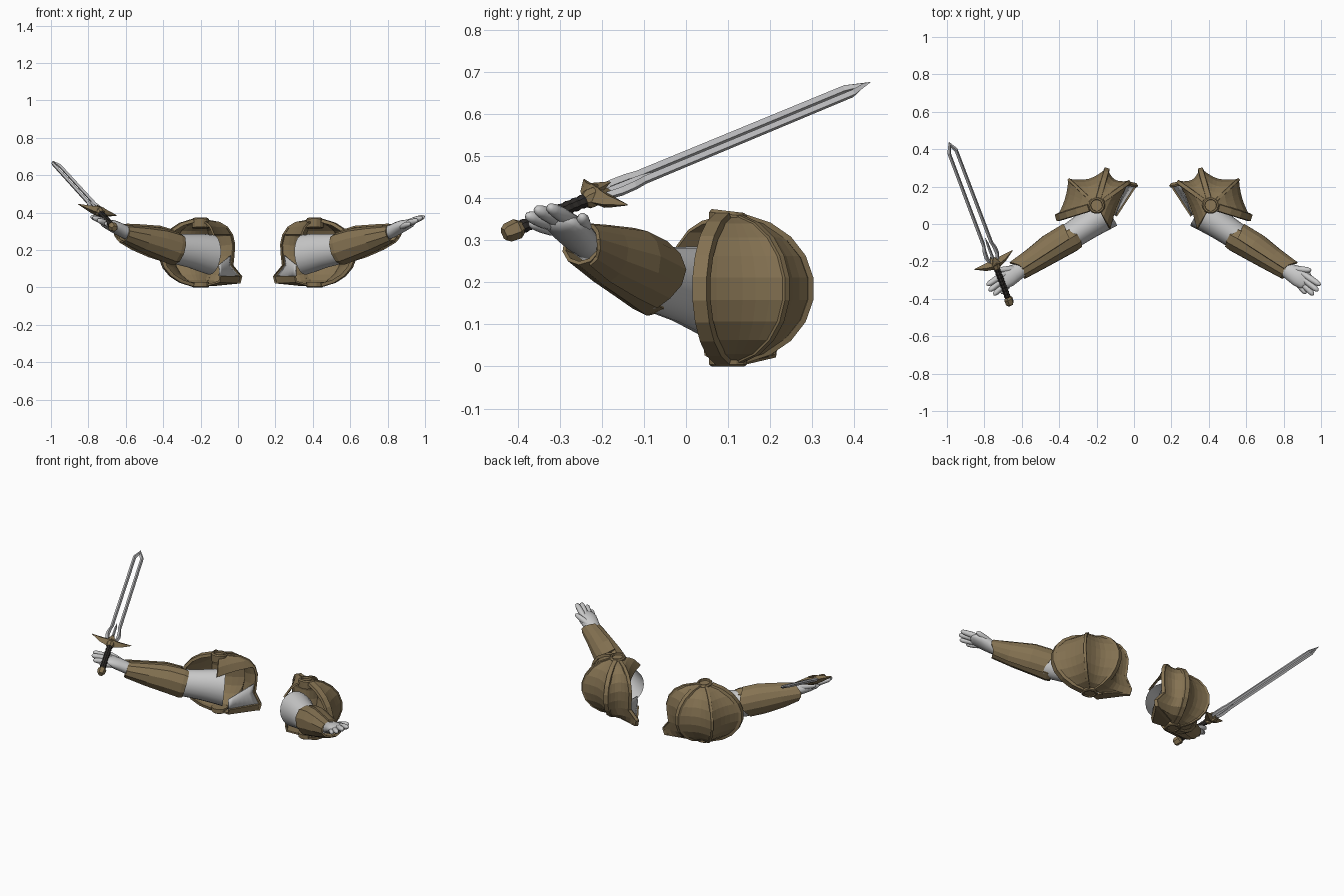
import bpy, bmesh, math
from mathutils import Vector as V

if "Cube" in bpy.data.objects:
    bpy.data.objects.remove(bpy.data.objects["Cube"])


def material(name, rgb):
    m = bpy.data.materials.new(name)
    m.diffuse_color = (*rgb, 1)
    m.use_nodes = True
    m.node_tree.nodes["Principled BSDF"].inputs["Base Color"].default_value = m.diffuse_color
    return m


BRONZE = material("bronze", (0.235, 0.17, 0.085))
SKIN = material("pale grey skin", (0.58, 0.58, 0.58))
STEEL = material("steel", (0.5, 0.5, 0.51))
GRIP = material("dark grip", (0.025, 0.022, 0.02))


def loft(name, rings, mat, closed=True, cap=True, smooth=False, thick=0):
    """Skin a list of equal-length point rings."""
    bm = bmesh.new()
    vs = [[bm.verts.new(p) for p in r] for r in rings]
    n = len(vs[0])
    for a, b in zip(vs, vs[1:]):
        for i in range(n if closed else n - 1):
            j = (i + 1) % n
            bm.faces.new((a[i], a[j], b[j], b[i]))
    if closed and cap:
        bm.faces.new(vs[0])
        bm.faces.new(vs[-1])
    bmesh.ops.remove_doubles(bm, verts=bm.verts, dist=1e-5)
    bmesh.ops.recalc_face_normals(bm, faces=bm.faces)
    me = bpy.data.meshes.new(name)
    bm.to_mesh(me)
    bm.free()
    me.materials.append(mat)
    ob = bpy.data.objects.new(name, me)
    bpy.context.collection.objects.link(ob)
    if smooth:
        for p in me.polygons:
            p.use_smooth = True
    if thick:
        mod = ob.modifiers.new("thickness", 'SOLIDIFY')
        mod.thickness = thick
        mod.offset = 0
    return ob


def ring(c, d, rh, rv, n=8, start=0.0, sweep=math.tau):
    """Ellipse around c, across direction d; angle 0 is sideways, 90 is up."""
    d = V(d).normalized()
    h = V((0, 0, 1)).cross(d)
    h = h.normalized() if h.length > 0.01 else V((1, 0, 0))
    v = d.cross(h)
    full = sweep > 6.28
    k = n if full else n - 1
    return [V(c) + h * rh * math.cos(start + sweep * i / k)
            + v * rv * math.sin(start + sweep * i / k) for i in range(n)]


# Shoulder meridians: (radial fraction, height) from top pole to bottom pole
LEV = 10
ANG = [0.2 + i * (math.pi - 0.4) / (LEV - 1) for i in range(LEV)]
ROUND = [(math.sin(a), 0.185 + 0.172 * math.cos(a)) for a in ANG]
FLARE = [(.2, .355), (.5, .345), (.72, .32), (.86, .28), (.92, .23),
         (.9, .17), (.87, .12), (1.12, .062), (1.07, .025), (.3, .012)]
POLE = V((0.305, 0.1, 0))
RIBS = [((.21, -.065), ROUND), ((.148, .137), ROUND),
        ((-.055, .194), ROUND), ((-.19, .135), FLARE)]
SAG = [0.93, 0.84, 0.84]


def meridian(rib, k=1.0):
    (du, dy), prof = rib
    # The flared tip swings forwards
    return [POLE + V((du * f * k, dy * f * k * (.72 if f > 1 else 1), z))
            for f, z in prof]


def panel(r0, r1, sag, k=1.0, n=6):
    """Strips running between two meridians, dished inwards by sag."""
    a, b = meridian(r0, k), meridian(r1, k)
    out = []
    for i in range(n + 1):
        t = i / n
        s = 1 - (1 - sag) * 4 * t * (1 - t)
        col = []
        for p, q in zip(a, b):
            m = p.lerp(q, t) - POLE
            col.append(POLE + V((m.x * s, m.y * s, m.z)))
        out.append(col)
    return out


def build_arm(side, tag):
    def put(pts):
        return [V((0.105 + side * p[0], p[1], p[2])) for p in pts]

    def part(name, rings, mat, **kw):
        loft(tag + name, [put(r) for r in rings], mat, **kw)

    # Shoulder shell panels
    for i in range(3):
        part(f"shoulder_panel_{i}", panel(RIBS[i], RIBS[i + 1], SAG[i]),
             BRONZE, closed=False, thick=0.01)
    # Raised ribs, the first one a wide rim
    for i, rib in enumerate(RIBS):
        w, h = ((.022, .012), (.009, .008), (.016, .008), (.012, .006))[i]
        d = V((rib[0][0], rib[0][1], 0)).normalized()
        t = V((-d.y, d.x, 0))
        rings = []
        for p in meridian(rib):
            o = (p - V((POLE.x, POLE.y, 0.185))).normalized()
            rings.append([p - t * w - o * .006, p + t * w - o * .006,
                          p + t * w * .8 + o * h, p - t * w * .8 + o * h])
        part(f"shoulder_rib_{i}", rings, BRONZE)
    # Pole bosses
    for nm, z0, z1 in (("top_boss", .318, .37), ("bottom_boss", .03, .0)):
        dz = (z1 - z0)
        stations = [(0, .046), (.85, .046), (1, .04), (1, .032), (.8, .03)]
        part(nm, [[(POLE.x + r * math.cos(a), POLE.y + r * math.sin(a),
                    z0 + dz * f - .12 * r * math.sin(a) * (dz > 0))
                   for a in [math.tau * i / 14 for i in range(14)]]
                  for f, r in stations], BRONZE)
    # Chest side of the shell: upper flap, lower lip and the skin behind it
    low_dir = (-.11, -.06)
    part("chest_flap", panel((RIBS[3][0], FLARE[:4]), ((-.07, -.125), [
        (.2, .352), (.5, .342), (.75, .322), (1., .28)]), .9),
        BRONZE, closed=False, thick=.01)
    part("chest_lip", panel((RIBS[3][0], FLARE[7:]), (low_dir, [
        (.95, .06), (.9, .03), (.3, .012)]), 1.0),
        BRONZE, closed=False, thick=.01)
    part("chest_skin", panel((RIBS[3][0], FLARE[5:8]), (low_dir, [
        (.95, .12), (.98, .085), (.95, .06)]), 1.0, .94),
        SKIN, closed=False, smooth=True, thick=.006)

    # Upper arm
    D = V((.27, -.18, .09))
    part("upper_arm", [ring(c, (.27, -.19, .03), a, b, 20) for c, a, b in (
        ((.25, .065, .175), .092, .108), ((.30, .035, .185), .088, .102),
        ((.36, -.01, .195), .077, .09), ((.48, -.09, .21), .07, .075))],
        SKIN, cap=False, smooth=True)
    # Forearm sleeve
    part("sleeve", [ring(c, D, a, b, 10, .3) for c, a, b in (
        ((.425, -.07, .203), .07, .084), ((.445, -.08, .208), .075, .09),
        ((.52, -.12, .233), .076, .086), ((.61, -.18, .258), .066, .071),
        ((.715, -.248, .287), .055, .047), ((.715, -.248, .287), .046, .038),
        ((.62, -.19, .262), .04, .037))], BRONZE)
    # Overlapping outer guard plate with a pointed end
    rings = []
    for c, a, b in (((.47, -.09, .218), .081, .088),
                    ((.54, -.135, .24), .084, .088),
                    ((.64, -.2, .265), .07, .07),
                    ((.71, -.245, .287), .06, .051)):
        rings.append(ring(c, D, a, b, 7, -1.1, 2.7))
    for i, e in enumerate((0, .2, .7, 1, .7, .2, 0)):
        rings[-1][i] += V((.028, -.014, .003)) * e
        rings[0][i] -= D * .1 * e
    part("forearm_plate", rings, BRONZE, closed=False, thick=.01)

    # Hand
    part("palm", [ring(c, D, a, b, 14) for c, a, b in (
        ((.67, -.22, .28), .042, .036), ((.72, -.25, .302), .043, .035),
        ((.75, -.266, .317), .05, .034), ((.78, -.283, .331), .055, .03),
        ((.81, -.302, .342), .05, .022), ((.83, -.314, .35), .032, .01))],
        SKIN, smooth=True)
    fingers = (("index", (.80, -.268, .345), (.892, -.327, .38), .0165),
               ("middle", (.795, -.288, .342), (.88, -.358, .375), .017),
               ("ring", (.785, -.308, .335), (.855, -.38, .36), .016),
               ("little", (.77, -.318, .325), (.815, -.372, .342), .0145),
               ("thumb", (.745, -.24, .322), (.842, -.247, .358), .0165))
    for nm, a, b, r in fingers:
        a, b = V(a), V(b)
        part(nm + "_finger", [ring(a.lerp(b, t), b - a, r * k, r * k, 10)
             for t, k in ((-.15, .7), (0, 1), (.45, 1.05), (.8, .9),
                          (.94, .65), (1, .2))], SKIN, smooth=True)


build_arm(1, "right_")
build_arm(-1, "left_")

# Sword frame: along the blade, across the guard, through the thickness
P0, TIP = V((-.665, -.42, .32)), V((-.99, .44, .677))
LEN = (TIP - P0).length
A = (TIP - P0).normalized()
W = V((.2, .095, -.06))
W = (W - A * W.dot(A)).normalized()
N = A.cross(W)


def sw(a, b, c):
    return P0 + A * a + W * b + N * c


def round_part(name, stations, mat, n=8):
    loft(name, [[sw(a, r * math.cos(math.tau * i / n),
                    r * math.sin(math.tau * i / n)) for i in range(n)]
                for a, r in stations], mat)


# Pommel, wrapped grip, collar
round_part("pommel", [(-.015, .016), (-.005, .023), (.022, .025),
                      (.036, .015)], BRONZE, 6)
wrap = []
for i in range(10):
    wrap += [(.03 + i * .02, .015), (.04 + i * .02, .018)]
round_part("grip", wrap, GRIP)
round_part("collar", [(.205, .017), (.215, .024), (.235, .024)], BRONZE)
# Winged cross guard
loft("cross_guard", [[sw(a - l, b, 0), sw(a, b, t), sw(a + l, b, 0),
                      sw(a, b, -t)] for b, a, l, t in (
    (-.118, .262, .002, .002), (-.06, .243, .02, .016),
    (-.025, .238, .026, .024), (0, .245, .034, .028),
    (.025, .238, .026, .024), (.06, .243, .02, .016),
    (.118, .262, .002, .002))], BRONZE)
# Guard spikes over the blade root
for s in (-1, 1):
    loft("guard_spike", [[sw(.24, x, s * .012), sw(.24, x, s * .026),
                          sw(.28, x * .15, s * .02)] for x in (-.025, .025)],
         BRONZE)

# Split blade: two rails meeting at the tip
for s in (-1, 1):
    rings = []
    for ao, bo, ai, bi, t in ((.255, .034, .255, .014, .01),
                              (.29, .044, .29, .021, .011),
                              (.325, .042, .335, .019, .011),
                              (.355, .033, .365, .013, .0105),
                              (.93, .031, .92, .012, .0095),
                              (LEN, 0, .95, 0, .004)):
        am, bm_ = (ao + ai) / 2, (bo + bi) / 2
        rings.append([sw(ao, s * bo, 0), sw(am, s * bm_, t),
                      sw(ai, s * bi, 0), sw(am, s * bm_, -t)])
    loft("blade_rail", rings, STEEL)
# Short centre prong
loft("blade_prong", [[sw(a, b, 0), sw(a, 0, b), sw(a, -b, 0), sw(a, 0, -b)]
                     for a, b in ((.25, .009), (.36, .007), (.395, .001))],
     STEEL)
